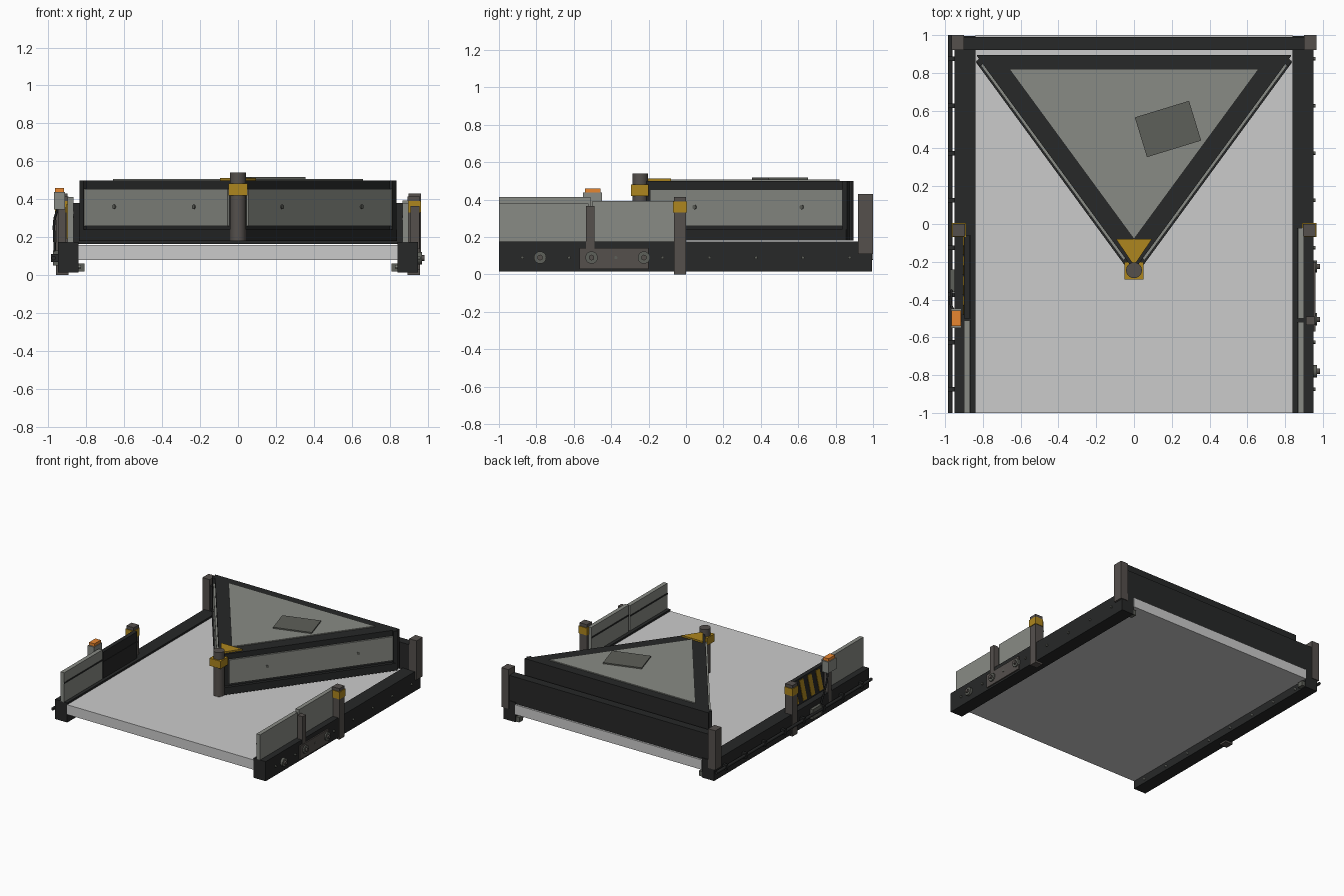
import bpy, bmesh, math
from mathutils import Vector, Matrix

if "Cube" in bpy.data.objects:
    bpy.data.objects.remove(bpy.data.objects["Cube"])

def mat(name, r, g, b):
    m = bpy.data.materials.new(name)
    m.diffuse_color = (r, g, b, 1)
    m.use_nodes = True
    m.node_tree.nodes["Principled BSDF"].inputs["Base Color"].default_value = m.diffuse_color
    return m

BLACK = mat("black_steel", .02, .021, .021)
PANEL = mat("panel_grey", .25, .26, .235)
DARK = mat("hatch_grey", .11, .115, .1)
POST = mat("post_brown_grey", .09, .08, .073)
YELLOW = mat("safety_yellow", .42, .24, .013)
ORANGE = mat("sensor_orange", .8, .24, .03)

def finish(name, bm, m):
    bmesh.ops.recalc_face_normals(bm, faces=bm.faces)
    me = bpy.data.meshes.new(name)
    bm.to_mesh(me)
    bm.free()
    ob = bpy.data.objects.new(name, me)
    bpy.context.collection.objects.link(ob)
    if m:
        me.materials.append(m)
    return ob

def box(name, x, y, z, m=None, rot=0):
    """Box from (min, max) ranges, turned about its own z axis."""
    c = Vector(((x[0]+x[1])/2, (y[0]+y[1])/2, (z[0]+z[1])/2))
    s = (abs(x[1]-x[0]), abs(y[1]-y[0]), abs(z[1]-z[0]), 1)
    bm = bmesh.new()
    bmesh.ops.create_cube(bm, size=1, matrix=Matrix.Translation(c) @ Matrix.Rotation(rot, 4, 'Z') @ Matrix.Diagonal(s))
    return finish(name, bm, m)

def cyl(name, a, b, r, m=None, n=20):
    a, b = Vector(a), Vector(b)
    d = b - a
    M = Matrix.Translation((a+b)/2) @ d.to_track_quat('Z', 'Y').to_matrix().to_4x4()
    bm = bmesh.new()
    bmesh.ops.create_cone(bm, cap_ends=True, segments=n, radius1=r, radius2=r, depth=d.length, matrix=M)
    for f in bm.faces:
        f.smooth = len(f.verts) == 4
    for e in bm.edges:
        e.smooth = all(len(f.verts) == 4 for f in e.link_faces)
    return finish(name, bm, m)

def prism(name, pts, d, m=None):
    """Extrude a flat 3D polygon along d."""
    bm = bmesh.new()
    f = bm.faces.new([bm.verts.new(p) for p in pts])
    r = bmesh.ops.extrude_face_region(bm, geom=[f])
    bmesh.ops.translate(bm, vec=d, verts=[v for v in r["geom"] if isinstance(v, bmesh.types.BMVert)])
    return finish(name, bm, m)

def span(s, a, b):
    return tuple(sorted((s*a, s*b)))

# Deck
box("deck", (-.84, .84), (-1, 1), (.08, .16))

# Side rails, posts and rail bolts
for s, side in ((-1, "left"), (1, "right")):
    box(side+"_rail", span(s, .84, .95), (-1, .995), (.015, .175), BLACK)
    box(side+"_rail_foot", span(s, .81, .845), (.94, .99), (.02, .06), DARK)
    box(side+"_back_post", span(s, .9, .965), (.92, 1), (.11, .43), POST)
    box(side+"_mid_post", span(s, .895, .96), (-.065, 0), (0, .415), POST)
    box(side+"_mid_post_band", span(s, .89, .965), (-.07, .005), (.33, .39), YELLOW)
    for i in range(8):
        y = -.875 + .25*i
        cyl(side+"_rail_bolt", (s*.94, y, .09), (s*.962, y, .09), .009, DARK, 8)
        cyl(side+"_inner_bolt", (s*.845, y, .045), (s*.828, y, .045), .009, PANEL, 8)

# Back cross beam
box("back_beam", (-.905, .905), (.922, .99), (.163, .38), BLACK)

# Guard panels on the rails, with dark groove strips inside
for s, y, top, name, m in ((-1, (-1, -.51), .413, "left_front_guard", PANEL),
                           (-1, (-.5, -.06), .39, "left_rear_guard", BLACK),
                           (1, (-1, -.52), .38, "right_front_guard", PANEL),
                           (1, (-.5, -.02), .393, "right_rear_guard", PANEL)):
    box(name, span(s, .867, .9), y, (.17, top), m)
    box(name+"_groove", span(s, .864, .868), y, (top-.09, top-.078), BLACK)

# Hazard stripes on the outer left guard
for i in range(4):
    y = -.48 + .105*i
    prism("hazard_stripe", [(-.9, y, .19), (-.9, y+.05, .19), (-.9, y+.1, .375), (-.9, y+.05, .375)],
          (-.004, 0, 0), YELLOW)

# Triangular diverter plough
K = .733          # side slope, dx/dy
A = -.245         # apex y
prism("plough_body", [(0, A, .18), (.83, .83/K+A, .18), (.83, .895, .18), (-.83, .895, .18), (-.83, .83/K+A, .18)],
      (0, 0, .32), BLACK)
prism("plough_top_panel", [(0, -.08, .5), (.66, .82, .5), (-.66, .82, .5)], (0, 0, .008), PANEL)
prism("nose_plate", [(-.095, -.08, .5), (0, -.22, .5), (.095, -.08, .5)], (0, 0, .013), YELLOW)
box("top_hatch", (.03, .33), (.393, .613), (.505, .518), DARK, math.radians(17))

# Plough side faces: panel, squeegee strip, top trim and bolts
ANG = math.atan2(1, K)
for s, side in ((-1, "left"), (1, "right")):
    n = Vector((s*math.sin(ANG), -math.cos(ANG), 0))

    def on_face(x, z):
        return Vector((s*x, x/K+A, z))

    def face_bar(name, x0, x1, z, t, m):
        c = (on_face(x0, 0)+on_face(x1, 0))/2 + n*(t/2-.002)
        h = (x1-x0)/math.cos(ANG)/2
        box(name, (c.x-h, c.x+h), (c.y-t/2-.002, c.y+t/2+.002), z, m, s*ANG)

    face_bar(side+"_plough_panel", .045, .80, (.26, .455), .014, PANEL)
    face_bar(side+"_squeegee", .02, .818, (.18, .24), .024, BLACK)
    face_bar(side+"_end_trim", .80, .82, (.18, .5), .02, BLACK)
    for x in (.22, .64):
        p = on_face(x, .36)
        cyl(side+"_plough_bolt", p, p+n*.02, .012, DARK, 12)

# Nose post with yellow collar
cyl("nose_post", (0, A, .18), (0, A, .54), .042, POST, 24)
box("nose_collar", (-.05, .05), (-.295, -.2), (.42, .482), YELLOW)

# Right drive bracket, hubs and strut
box("drive_bracket", (.945, .96), (-.57, -.2), (.03, .14), POST)
for y in (-.78, -.505, -.225):
    cyl("drive_hub", (.945, y, .09), (.97, y, .09), .033, DARK)
    cyl("hub_bolt", (.965, y, .09), (.984, y, .09), .016, POST, 6)
box("right_strut", (.91, .957), (-.535, -.49), (.09, .365), POST)

# Left sensor on its stand
box("sensor_stand", (-.95, -.91), (-.52, -.475), (.09, .36), POST)
box("sensor_box", (-.97, -.912), (-.55, -.448), (.345, .437), PANEL)
box("sensor_lens", (-.965, -.917), (-.54, -.458), (.435, .46), ORANGE)

# Left conduit, its clips and the sensor cable
cyl("conduit", (-.972, -1, .09), (-.972, 1, .09), .012, BLACK, 12)
for i in range(8):
    y = -.875 + .25*i
    box("conduit_clip", (-.985, -.945), (y-.012, y+.012), (.068, .112), BLACK)
box("junction_box", (-.975, -.945), (-.36, -.24), (.05, .13), DARK)
cu = bpy.data.curves.new("sensor_cable", 'CURVE')
cu.dimensions = '3D'
cu.bevel_depth = .007
cu.bevel_resolution = 2
sp = cu.splines.new('BEZIER')
path = [(-.95, -.47, .35), (-.968, -.43, .29), (-.968, -.38, .18), (-.965, -.34, .1)]
sp.bezier_points.add(len(path)-1)
for p, co in zip(sp.bezier_points, path):
    p.co = co
    p.handle_left_type = p.handle_right_type = 'AUTO'
cu.materials.append(BLACK)
bpy.context.collection.objects.link(bpy.data.objects.new("sensor_cable", cu))
